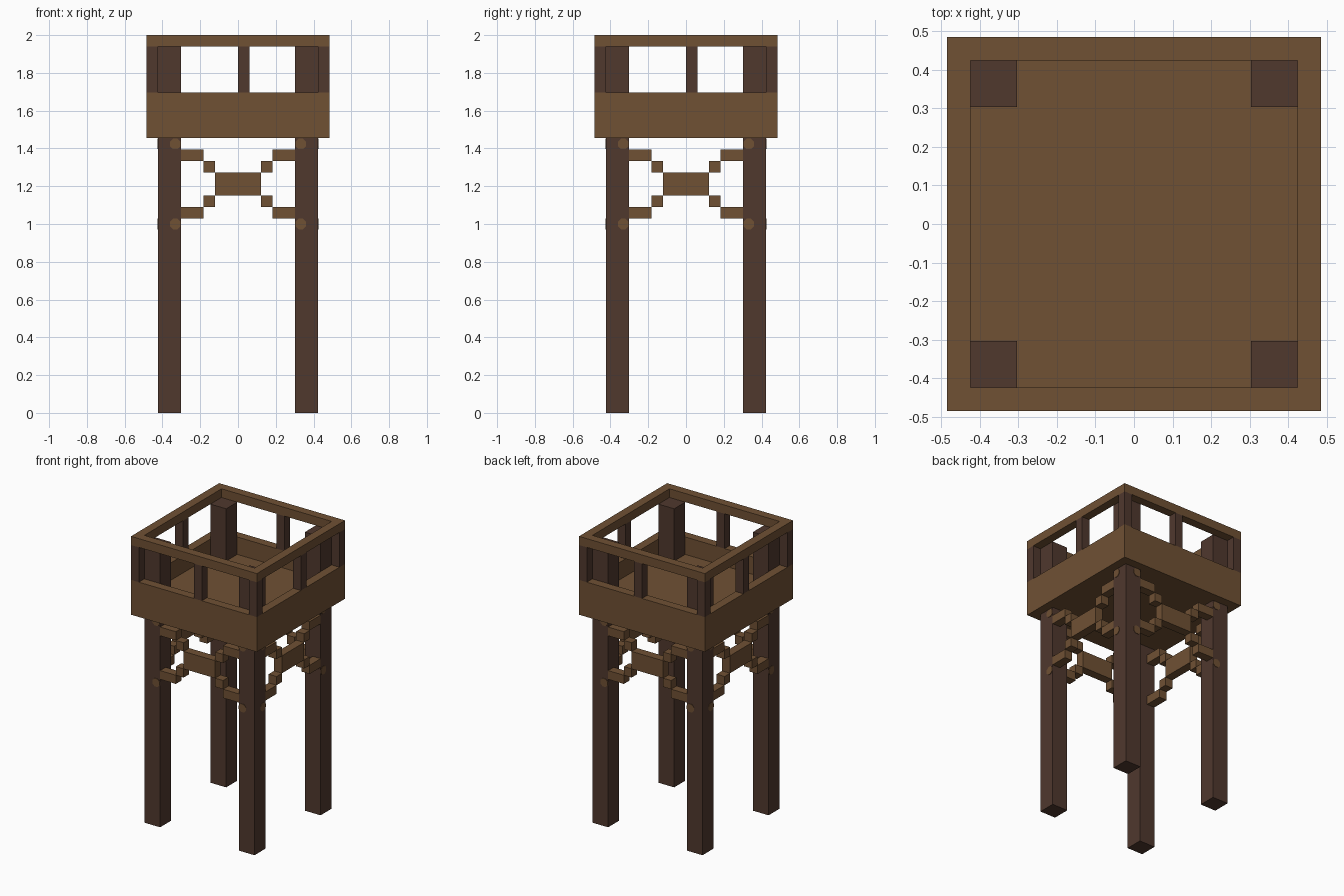
import bpy, bmesh, math
from mathutils import Matrix

cube = bpy.data.objects.get("Cube")
if cube:
    bpy.data.objects.remove(cube, do_unlink=True)

U = 2 / 33  # one block


def material(name, rgb):
    m = bpy.data.materials.new(name)
    m.use_nodes = True
    m.diffuse_color = (*rgb, 1)
    m.node_tree.nodes["Principled BSDF"].inputs["Base Color"].default_value = (*rgb, 1)
    return m


PLANK = material("plank_brown", (0.162, 0.082, 0.034))
LOG = material("dark_log_brown", (0.080, 0.040, 0.027))


def finish(name, bm, mat, turn=0):
    """Scale from blocks to units, turn about z and link as an object."""
    bmesh.ops.recalc_face_normals(bm, faces=bm.faces)
    bm.transform(Matrix.Rotation(turn, 4, 'Z') @ Matrix.Scale(U, 4))
    me = bpy.data.meshes.new(name)
    bm.to_mesh(me)
    bm.free()
    me.materials.append(mat)
    ob = bpy.data.objects.new(name, me)
    bpy.context.collection.objects.link(ob)
    return ob


def add_box(bm, x0, x1, y0, y1, z0, z1):
    mat = Matrix.Translation(((x0 + x1) / 2, (y0 + y1) / 2, (z0 + z1) / 2))
    mat = mat @ Matrix.Diagonal((x1 - x0, y1 - y0, z1 - z0, 1))
    bmesh.ops.create_cube(bm, size=1, matrix=mat)


def box(name, mat, *dims):
    bm = bmesh.new()
    add_box(bm, *dims)
    return finish(name, bm, mat)


def square_ring(name, mat, outer, inner, z0, z1):
    """Hollow square frame swept from a four-point section."""
    bm = bmesh.new()
    section = [(outer, z0), (outer, z1), (inner, z1), (inner, z0)]
    loops = [[bm.verts.new((sx * r, sy * r, z)) for r, z in section]
             for sx, sy in ((-1, -1), (1, -1), (1, 1), (-1, 1))]
    for i in range(4):
        a, b = loops[i], loops[(i + 1) % 4]
        for j in range(4):
            k = (j + 1) % 4
            bm.faces.new((a[j], b[j], b[k], a[k]))
    return finish(name, bm, mat)


# Platform: parapet wall, floor and top rail
square_ring("parapet_wall", PLANK, 8, 7, 24, 28)
box("platform_floor", PLANK, -7, 7, -7, 7, 24, 26)
square_ring("top_rail", PLANK, 8, 7, 32, 33)

# Legs run up through the floor; slim posts hold the rail at the corners
for sx, side in ((-1, "right"), (1, "left")):
    for sy, end in ((-1, "front"), (1, "back")):
        x, y = sorted((5 * sx, 7 * sx)), sorted((5 * sy, 7 * sy))
        box(f"{end}_{side}_leg", LOG, *x, *y, 0, 32)
        x, y = sorted((7 * sx, 8 * sx)), sorted((7 * sy, 8 * sy))
        box(f"{end}_{side}_corner_post", LOG, *x, *y, 28, 32)

# Middle rail posts
for name, a in (("front", -8), ("back", 7)):
    box(f"{name}_middle_post", LOG, 0, 1, a, a + 1, 28, 32)
for name, a in (("right", -8), ("left", 7)):
    box(f"{name}_middle_post", LOG, a, a + 1, 0, 1, 28, 32)

# Stepped cross braces, one per side, with peg ends on the legs
for i, side in enumerate(("front", "left", "back", "right")):
    turn = i * math.pi / 2
    bm = bmesh.new()
    add_box(bm, -2, 2, -7, -6, 19, 21)
    for sx in (-1, 1):
        for a, b, up, low in ((2, 3, 21, 18), (3, 5, 22, 17)):
            x = sorted((a * sx, b * sx))
            for z in (up, low):
                add_box(bm, *x, -7, -6, z, z + 1)
    finish(f"{side}_cross_brace", bm, PLANK, turn)

    bm = bmesh.new()
    for sx in (-1, 1):
        for z in (16.5, 23.5):
            mat = (Matrix.Translation((5.48 * sx, -7, z))
                   @ Matrix.Rotation(math.pi / 2, 4, 'X')
                   @ Matrix.Rotation(math.pi / 8, 4, 'Z'))
            bmesh.ops.create_cone(bm, cap_ends=True, segments=8, radius1=0.5,
                                  radius2=0.5, depth=0.1, matrix=mat)
    finish(f"{side}_brace_pegs", bm, PLANK, turn)
